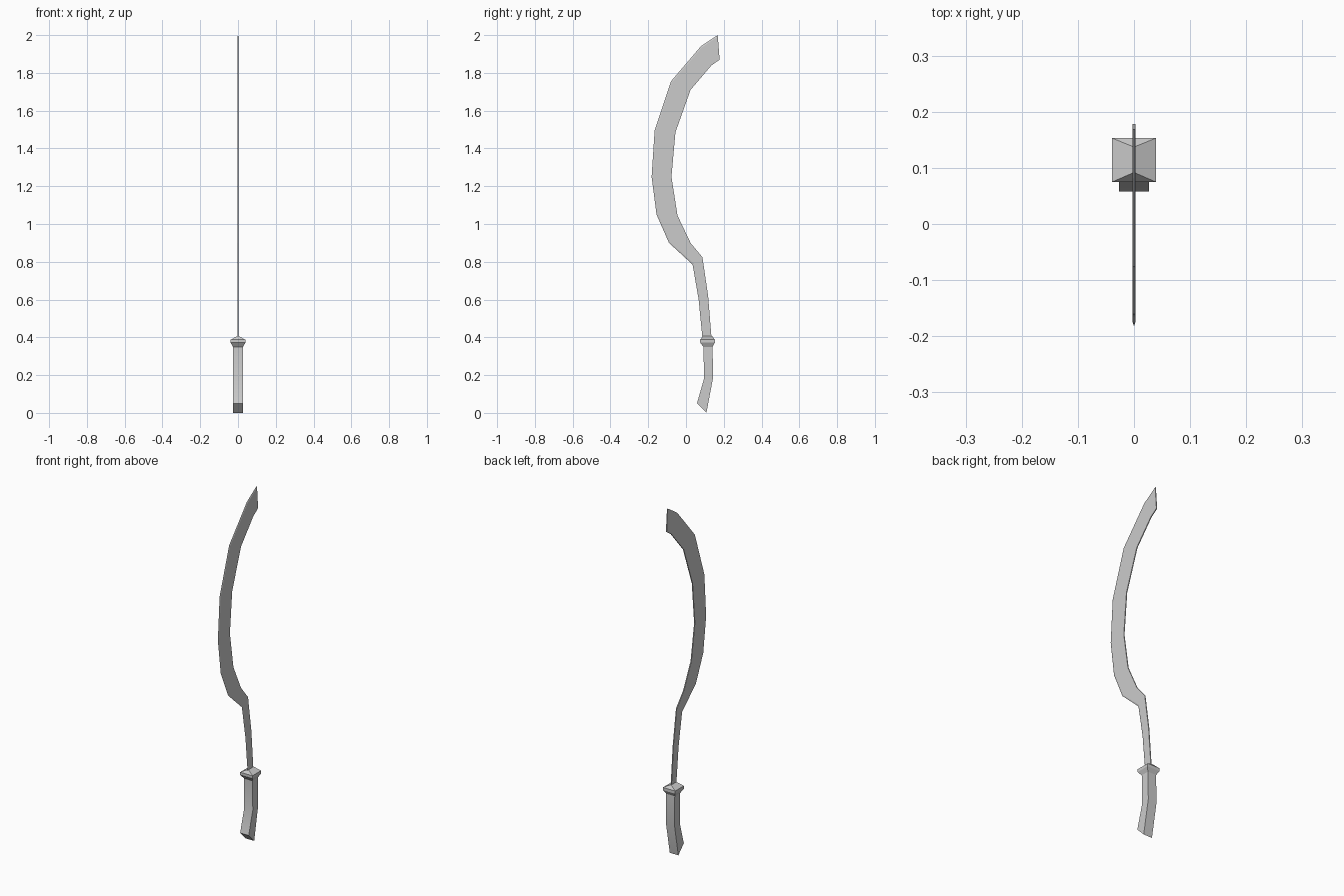
import bpy, bmesh, math
from mathutils import Vector

if "Cube" in bpy.data.objects:
    bpy.data.objects.remove(bpy.data.objects["Cube"])


def loft(name, rings, smooth=None):
    """Skin a list of equal-length closed rings and cap both ends."""
    bm = bmesh.new()
    loops = [[bm.verts.new(p) for p in ring] for ring in rings]
    n = len(loops[0])
    for a, b in zip(loops, loops[1:]):
        for i in range(n):
            j = (i + 1) % n
            bm.faces.new((a[i], a[j], b[j], b[i]))
    bm.faces.new(loops[0])
    bm.faces.new(loops[-1])
    bmesh.ops.recalc_face_normals(bm, faces=bm.faces)
    mesh = bpy.data.meshes.new(name)
    bm.to_mesh(mesh)
    bm.free()
    obj = bpy.data.objects.new(name, mesh)
    bpy.context.collection.objects.link(obj)
    if smooth:
        bpy.ops.object.select_all(action='DESELECT')
        obj.select_set(True)
        bpy.context.view_layer.objects.active = obj
        bpy.ops.object.shade_smooth_by_angle(angle=math.radians(smooth))
    return obj


# Blade: (y, z) pairs of cutting edge and spine, from guard to tip
blade_pairs = [
    ((0.088, 0.385), (0.136, 0.385)),
    ((0.067, 0.60), (0.117, 0.62)),
    ((0.035, 0.785), (0.087, 0.824)),
    ((-0.090, 0.90), (0.024, 0.90)),
    ((-0.156, 1.05), (-0.045, 1.045)),
    ((-0.182, 1.25), (-0.077, 1.25)),
    ((-0.166, 1.495), (-0.056, 1.485)),
    ((-0.080, 1.755), (0.024, 1.71)),
    ((0.080, 1.942), (0.135, 1.84)),
    ((0.168, 2.00), (0.178, 1.87)),
]
HALF = 0.0026
rings = []
for edge, spine in blade_pairs:
    e, s = Vector((0, *edge)), Vector((0, *spine))
    inner = e + (s - e).normalized() * 0.008
    side = Vector((HALF, 0, 0))
    rings.append([e, inner + side, s + side, s - side, inner - side])
loft("blade", rings)


def box_ring(half_x, front, back):
    """Rectangular ring from front and back (y, z) points."""
    return [(-half_x, *front), (half_x, *front), (half_x, *back), (-half_x, *back)]


# Guard: square collar with a roof-like top
loft("guard", [
    box_ring(0.027, (0.092, 0.350), (0.140, 0.350)),
    box_ring(0.039, (0.075, 0.372), (0.153, 0.372)),
    box_ring(0.039, (0.075, 0.388), (0.153, 0.388)),
    box_ring(0.002, (0.091, 0.407), (0.138, 0.407)),
])

# Grip: bent rectangular handle with slanted butt
loft("grip", [
    box_ring(0.027, (0.058, 0.050), (0.108, 0.000)),
    box_ring(0.027, (0.095, 0.180), (0.144, 0.190)),
    box_ring(0.027, (0.093, 0.355), (0.140, 0.355)),
], smooth=40)
